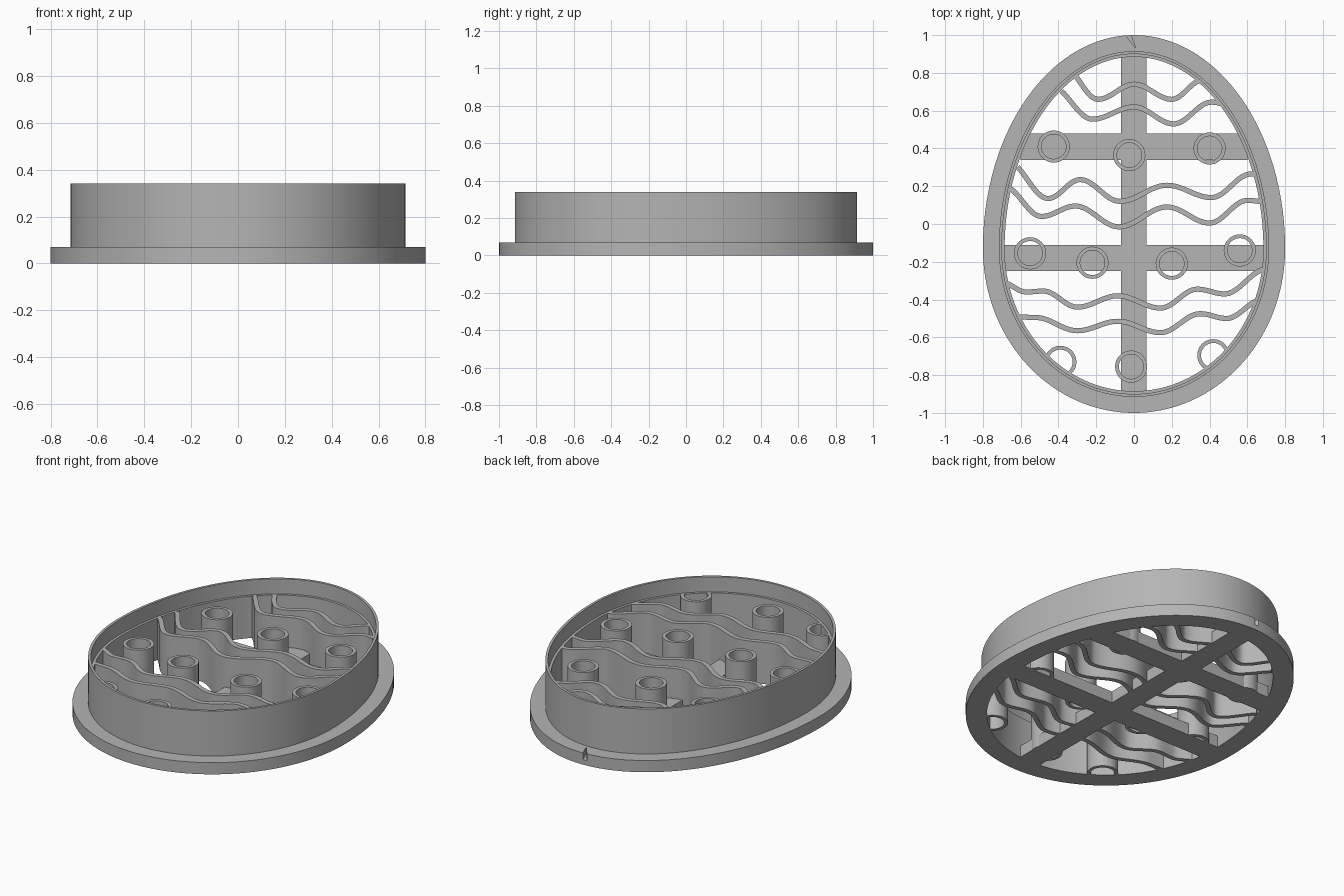
import bpy, bmesh
from math import sin, cos, pi, hypot

cube = bpy.data.objects.get("Cube")
if cube:
    bpy.data.objects.remove(cube, do_unlink=True)

MID = -0.13               # height of the egg's widest line
BASE, INNER, TOP = 0.07, 0.25, 0.34

grey = bpy.data.materials.new("matte_grey")
grey.use_nodes = True
grey.diffuse_color = (0.46, 0.46, 0.46, 1)
grey.node_tree.nodes["Principled BSDF"].inputs["Base Color"].default_value = grey.diffuse_color


def egg(angle, inset):
    """Point on the egg outline, moved inward by inset."""
    length = (1.0 - MID if sin(angle) > 0 else 1.0 + MID) - inset
    return (0.8 - inset) * cos(angle), MID + length * sin(angle)


def inside(x, y, inset=0.102):
    length = (1.0 - MID if y > MID else 1.0 + MID) - inset
    return hypot(x / (0.8 - inset), (y - MID) / length) < 1


def finish(name, bm, smooth=True):
    bmesh.ops.recalc_face_normals(bm, faces=bm.faces)
    mesh = bpy.data.meshes.new(name)
    bm.to_mesh(mesh)
    bm.free()
    mesh.materials.append(grey)
    obj = bpy.data.objects.new(name, mesh)
    bpy.context.collection.objects.link(obj)
    bpy.ops.object.select_all(action='DESELECT')
    obj.select_set(True)
    bpy.context.view_layer.objects.active = obj
    if smooth:
        bpy.ops.object.shade_smooth_by_angle(angle=pi / 6)
    return obj


def loft(name, sections, closed=True):
    """Join matching cross-sections, in a ring or as a capped strip."""
    bm = bmesh.new()
    rows = [[bm.verts.new(p) for p in s] for s in sections]
    n = len(rows[0])
    pairs = list(zip(rows, rows[1:]))
    if closed:
        pairs.append((rows[-1], rows[0]))
    else:
        bm.faces.new(rows[0])
        bm.faces.new(rows[-1])
    for a, b in pairs:
        for i in range(n):
            j = (i + 1) % n
            bm.faces.new((a[i], a[j], b[j], b[i]))
    return finish(name, bm)


def ribbon(name, path, half):
    """Upright strip of constant thickness along a path in plan."""
    path = [p for p in path if inside(*p)]
    sections = []
    for i, (x, y) in enumerate(path):
        (ax, ay), (bx, by) = path[max(i - 1, 0)], path[min(i + 1, len(path) - 1)]
        size = hypot(bx - ax, by - ay)
        nx, ny = (ay - by) / size * half, (bx - ax) / size * half
        sections.append([(x + s * nx, y + s * ny, z)
                         for s, z in ((1, 0), (1, INNER), (-1, INNER), (-1, 0))])
    return loft(name, sections, closed=False)


def prism(name, outline, low, high):
    bm = bmesh.new()
    bottom = bm.faces.new([bm.verts.new((x, y, low)) for x, y in outline])
    new = bmesh.ops.extrude_face_region(bm, geom=[bottom])["geom"]
    for v in new:
        if isinstance(v, bmesh.types.BMVert):
            v.co.z = high
    return finish(name, bm, smooth=False)


def bar(name, x0, x1, y0, y1):
    return prism(name, [(x0, y0), (x1, y0), (x1, y1), (x0, y1)], 0, BASE)


# Flange and stepped cutting wall, one lofted egg-shaped ring
profile = [(0, 0), (0, BASE), (0.085, BASE), (0.085, TOP),
           (0.1, TOP), (0.1, INNER), (0.115, INNER), (0.115, 0)]
STEPS = 144
body = loft("flange_and_wall", [
    [(*egg(2 * pi * i / STEPS, inset), z) for inset, z in profile]
    for i in range(STEPS)])

# Small notch in the flange at the pointed end
notch = prism("notch_cutter", [(-0.06, 1.02), (-0.025, 1.02), (0.01, 0.93)], 0.03, 0.1)
cut = body.modifiers.new("notch", 'BOOLEAN')
cut.operation, cut.solver, cut.object = 'DIFFERENCE', 'EXACT', notch
bpy.context.view_layer.objects.active = body
bpy.ops.object.modifier_apply(modifier=cut.name)
bpy.data.objects.remove(notch, do_unlink=True)

# Supporting cross bars
bar("long_bar", -0.07, 0.065, -0.91, 0.91)
bar("upper_bar", -0.6, 0.6, 0.34, 0.48)
bar("middle_bar", -0.72, 0.72, -0.25, -0.11)

# Wavy stamping ridges, given by their crests and troughs
waves = {
    "top_wave": [(-.38, .84), (-.19, .66), (0, .74), (.2, .66), (.36, .76), (.5, .72)],
    "second_wave": [(-.44, .73), (-.22, .555), (0, .62), (.21, .53), (.41, .645), (.6, .6)],
    "third_wave": [(-.67, .33), (-.455, .135), (-.285, .235), (-.075, .12),
                   (.175, .205), (.41, .14), (.62, .265), (.75, .25)],
    "fourth_wave": [(-.69, .2), (-.49, .04), (-.31, .095), (-.08, -.015),
                    (.175, .09), (.4, .005), (.6, .125), (.75, .11)],
    "fifth_wave": [(-.7, -.31), (-.57, -.36), (-.48, -.355), (-.3, -.44), (-.085, -.38),
                   (.14, -.445), (.335, -.345), (.48, -.37), (.7, -.24)],
    "bottom_wave": [(-.65, -.49), (-.52, -.495), (-.3, -.565), (-.085, -.515),
                    (.14, -.575), (.35, -.475), (.49, -.5), (.68, -.4)],
}
for name, knots in waves.items():
    path = []
    for (ax, ay), (bx, by) in zip(knots, knots[1:]):
        for i in range(16):
            t = i / 16
            path.append((ax + (bx - ax) * t, ay + (by - ay) * (1 - cos(pi * t)) / 2))
    ribbon(name, path, 0.0135)

# Round stamping tubes
R_OUT, R_IN = 0.085, 0.065
spots = [(-.425, .41), (-.025, .365), (.4, .4), (-.55, -.155),
         (-.22, -.205), (.2, -.21), (.56, -.14), (-.015, -.755)]
for n, (x, y) in enumerate(spots):
    sections = []
    for i in range(48):
        c, s = cos(2 * pi * i / 48), sin(2 * pi * i / 48)
        sections.append([(x + r * c, y + r * s, z) for r, z in
                         ((R_OUT, 0), (R_OUT, INNER), (R_IN, INNER), (R_IN, 0))])
    loft(f"tube_{n + 1}", sections)

# Partial tubes that run into the wall
for name, x, y, start in (("right_part_tube", -.39, -.73, 1.25), ("left_part_tube", .42, -.695, 1.75)):
    arc = [(x + 0.075 * cos(a), y + 0.075 * sin(a))
           for a in (pi * start + 2 * pi * i / 96 for i in range(96))]
    ribbon(name, arc, 0.01)
